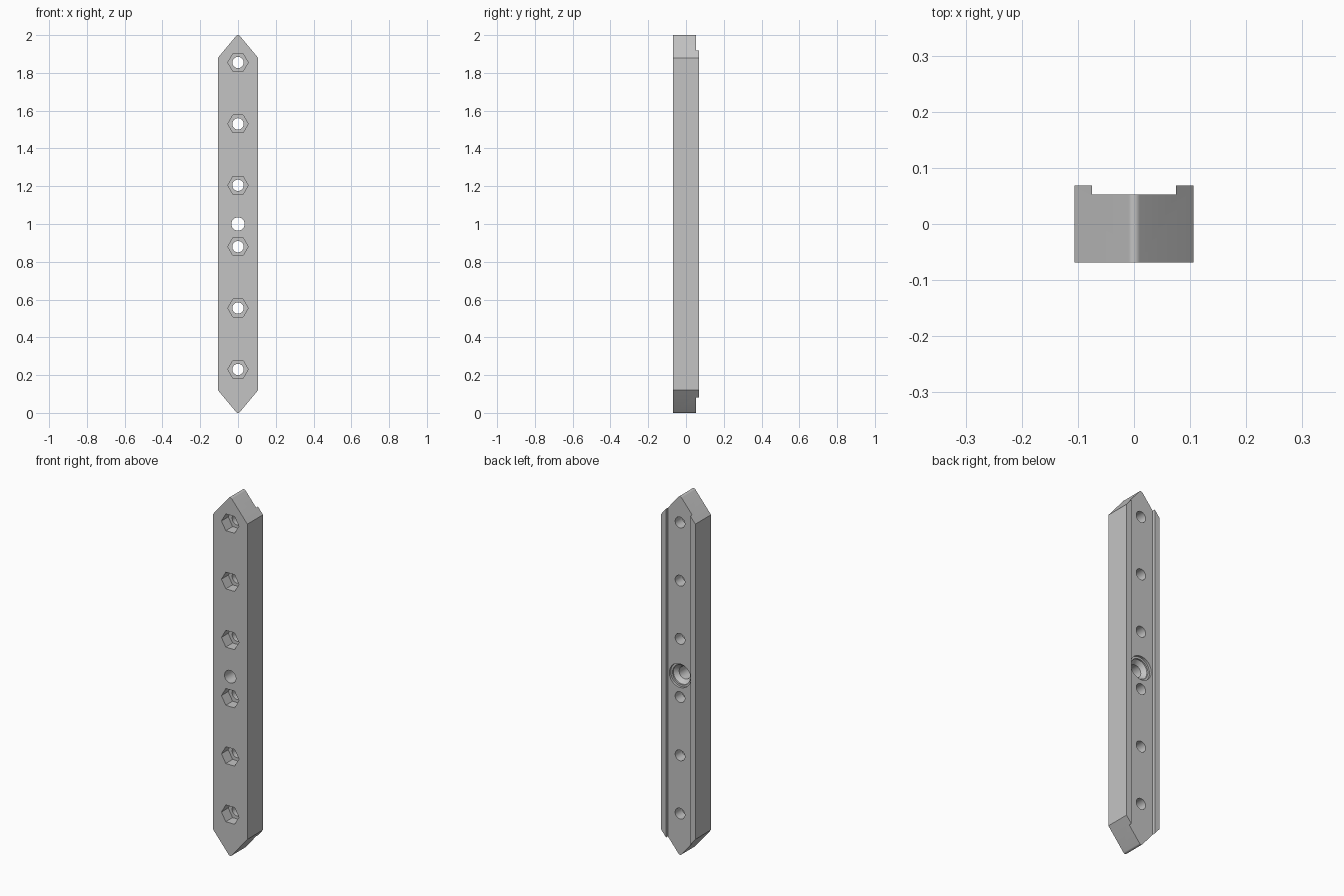
import bpy, bmesh, math
from math import cos, sin, radians, tau

cube = bpy.data.objects.get("Cube")
if cube:
    bpy.data.objects.remove(cube, do_unlink=True)

HALF_W, FRONT, BACK = 0.106, -0.069, 0.069
GROOVE_HALF, GROOVE_FLOOR = 0.075, 0.053
SHOULDER, TIP_R = 0.88, 0.013          # heights measured from mid length

grey = bpy.data.materials.new("satin grey")
grey.use_nodes = True
colour = (0.55, 0.55, 0.55, 1)
grey.diffuse_color = colour
grey.node_tree.nodes["Principled BSDF"].inputs["Base Color"].default_value = colour


def make_object(name, bm):
    bmesh.ops.recalc_face_normals(bm, faces=bm.faces)
    mesh = bpy.data.meshes.new(name)
    bm.to_mesh(mesh)
    bm.free()
    mesh.materials.append(grey)
    obj = bpy.data.objects.new(name, mesh)
    bpy.context.collection.objects.link(obj)
    return obj


def lathe(name, z, sides, profile):
    """Solid turned around the y direction from (radius, y) steps."""
    bm = bmesh.new()
    rings = [[bm.verts.new((r * cos(tau * i / sides), y, z + r * sin(tau * i / sides)))
              for i in range(sides)] for r, y in profile]
    for a, b in zip(rings, rings[1:]):
        for i in range(sides):
            j = (i + 1) % sides
            bm.faces.new((a[i], a[j], b[j], b[i]))
    bm.faces.new(rings[0])
    bm.faces.new(rings[-1])
    return make_object(name, bm)


def cut(target, cutter):
    cutter.hide_render = True
    mod = target.modifiers.new("cut", 'BOOLEAN')
    mod.operation, mod.solver, mod.object = 'DIFFERENCE', 'EXACT', cutter
    bpy.context.view_layer.objects.active = target
    bpy.ops.object.modifier_apply(modifier=mod.name)
    bpy.data.objects.remove(cutter, do_unlink=True)


# Bar outline: straight sides with a slightly rounded point at each end
upper = [(HALF_W, SHOULDER)]
for i in range(9):
    a = radians(40 + 100 * i / 8)
    upper.append((TIP_R * cos(a), 1 - TIP_R + TIP_R * sin(a)))
upper.append((-HALF_W, SHOULDER))
outline = upper + [(-x, -z) for x, z in upper]
bm = bmesh.new()
face = bm.faces.new([bm.verts.new((x, FRONT, z + 1)) for x, z in outline])
ext = bmesh.ops.extrude_face_region(bm, geom=[face])
bmesh.ops.translate(bm, vec=(0, BACK - FRONT, 0),
                    verts=[v for v in ext["geom"] if isinstance(v, bmesh.types.BMVert)])
bar = make_object("pointed_bar", bm)

# Full length groove in the back
bm = bmesh.new()
bmesh.ops.create_cube(bm, size=1)
bmesh.ops.scale(bm, vec=(2 * GROOVE_HALF, 0.2, 3), verts=bm.verts)
bmesh.ops.translate(bm, vec=(0, GROOVE_FLOOR + 0.1, 1), verts=bm.verts)
cut(bar, make_object("groove_cutter", bm))

# Six bolt holes with hexagonal nut pockets in the front
for i in range(6):
    z = 0.23 + 0.325 * i
    cut(bar, lathe("nut_pocket_cutter", z, 6, [(0.054, -0.2), (0.054, FRONT + 0.06)]))
    cut(bar, lathe("bolt_hole_cutter", z, 32, [(0.03, -0.2), (0.03, 0.2)]))

# Central hole, countersunk and counterbored from the back
cut(bar, lathe("centre_hole_cutter", 1, 48, [
    (0.035, -0.2), (0.035, 0.01), (0.055, 0.032), (0.055, 0.04),
    (0.066, 0.04), (0.066, 0.2)]))

bpy.ops.object.select_all(action='DESELECT')
bar.select_set(True)
bpy.context.view_layer.objects.active = bar
bpy.ops.object.shade_smooth_by_angle(angle=radians(25))
